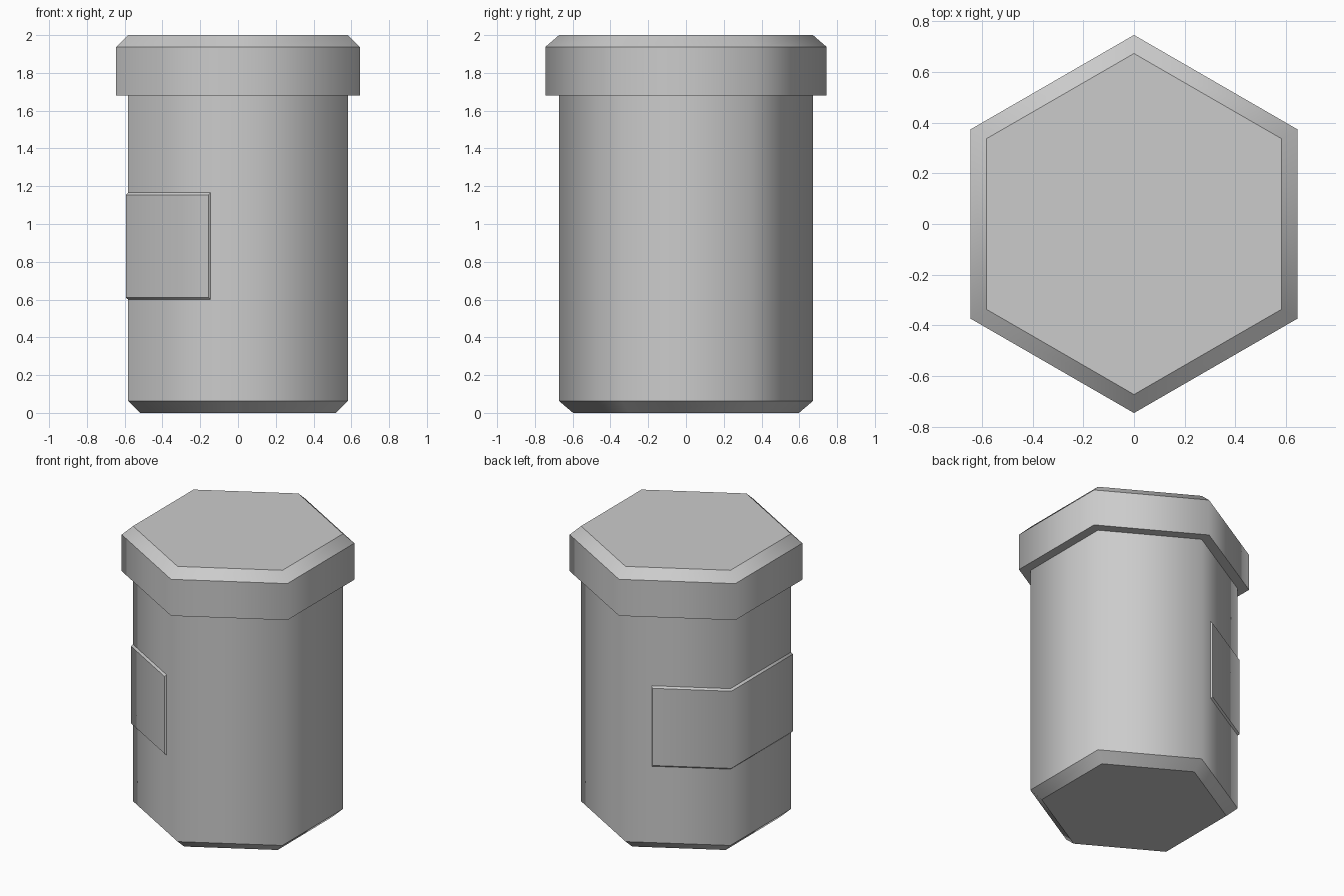
import bpy
import bmesh
import math
from mathutils import Vector

cube = bpy.data.objects.get("Cube")
if cube:
    bpy.data.objects.remove(cube, do_unlink=True)

# Single plain grey
grey = bpy.data.materials.new("grey")
grey.use_nodes = True
grey.diffuse_color = (0.6, 0.6, 0.6, 1)
grey.node_tree.nodes["Principled BSDF"].inputs["Base Color"].default_value = grey.diffuse_color


def corner(k, radius, z):
    a = math.radians(90 + 60 * k)
    return Vector((radius * math.cos(a), radius * math.sin(a), z))


def finish(name, bm, sharp):
    """Smooth faces around the hexagon, sharp along the chosen edges."""
    bmesh.ops.recalc_face_normals(bm, faces=bm.faces)
    for f in bm.faces:
        f.smooth = True
    for e in bm.edges:
        e.smooth = not sharp(e)
    mesh = bpy.data.meshes.new(name)
    bm.to_mesh(mesh)
    bm.free()
    mesh.materials.append(grey)
    obj = bpy.data.objects.new(name, mesh)
    bpy.context.collection.objects.link(obj)
    return obj


def hex_prism(name, profile):
    """Closed hexagonal solid from (radius, height) rings."""
    bm = bmesh.new()
    rings = [[bm.verts.new(corner(k, r, z)) for k in range(6)] for r, z in profile]
    for low, high in zip(rings, rings[1:]):
        for k in range(6):
            n = (k + 1) % 6
            bm.faces.new((low[k], low[n], high[n], high[k]))
    bm.faces.new(rings[0])
    bm.faces.new(rings[-1])
    level = lambda e: abs(e.verts[0].co.z - e.verts[1].co.z) < 1e-4
    return finish(name, bm, level)


# Jar body with bevelled foot, and the wider bevelled cap
hex_prism("jar_body", [(0.598, 0), (0.672, 0.063), (0.672, 1.7)])
hex_prism("cap", [(0.745, 1.68), (0.745, 1.937), (0.672, 2.0)])


# Raised label wrapped around the -x side, with sloping edges
def label_path(bm, radius, z, t):
    c = [corner(k, radius, z) for k in range(4)]
    points = [c[0].lerp(c[1], t), c[1], c[2], c[3].lerp(c[2], t)]
    return [bm.verts.new(p) for p in points]


bm = bmesh.new()
base_low = label_path(bm, 0.672, 0.6, 0.25)
face_low = label_path(bm, 0.685, 0.611, 0.263)
face_high = label_path(bm, 0.685, 1.154, 0.263)
base_high = label_path(bm, 0.672, 1.167, 0.25)
rows = [base_low, face_low, face_high, base_high]
for a, b in zip(rows, rows[1:]):
    for i in range(3):
        bm.faces.new((a[i], a[i + 1], b[i + 1], b[i]))
for i in (0, 3):
    bm.faces.new([row[i] for row in rows])
bm.normal_update()
front = set(face_low + face_high)
ends = {row[i] for row in rows for i in (0, 3)}


def label_sharp(e):
    a, b = e.verts
    along = abs(a.co.z - b.co.z) < 1e-4
    return along or (a in ends and b in ends)


finish("label", bm, label_sharp)
